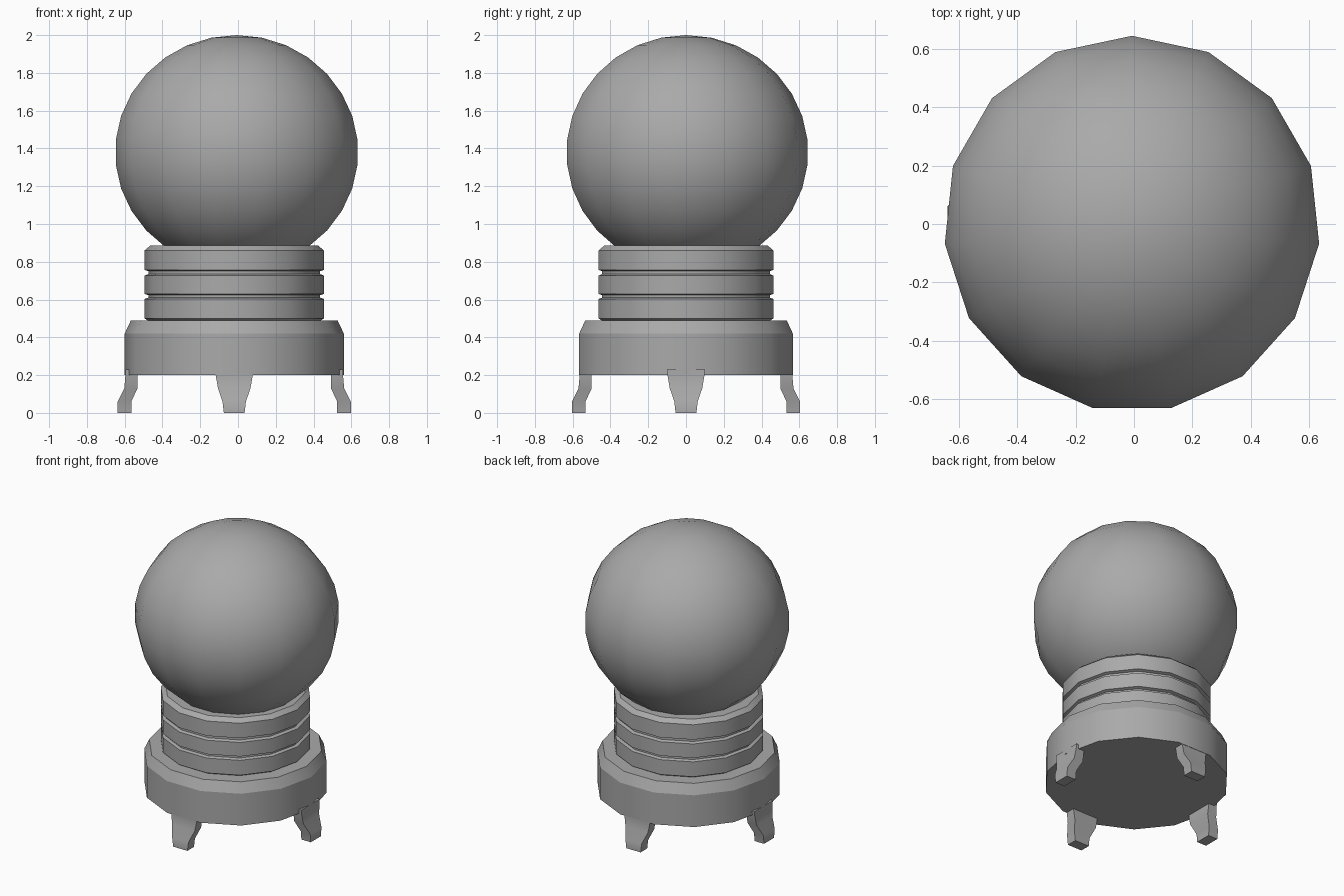
import bpy, bmesh, math
from mathutils import Matrix

cube = bpy.data.objects.get("Cube")
if cube:
    bpy.data.objects.remove(cube, do_unlink=True)

grey = bpy.data.materials.new("plain grey")
grey.use_nodes = True
colour = (0.4, 0.4, 0.4, 1)
grey.diffuse_color = colour
grey.node_tree.nodes["Principled BSDF"].inputs["Base Color"].default_value = colour

BASE_X = -0.02


def make_object(name, bm, location):
    bmesh.ops.recalc_face_normals(bm, faces=bm.faces)
    mesh = bpy.data.meshes.new(name)
    bm.to_mesh(mesh)
    bm.free()
    mesh.materials.append(grey)
    obj = bpy.data.objects.new(name, mesh)
    obj.location = location
    bpy.context.collection.objects.link(obj)
    return obj


def lathe(name, profile, sides=14):
    """Turn (radius, height) points into a capped drum with crisp rims."""
    bm = bmesh.new()
    rings = []
    for r, z in profile:
        rings.append([bm.verts.new((r * math.cos(math.tau * i / sides),
                                    r * math.sin(math.tau * i / sides), z))
                      for i in range(sides)])
    for low, high in zip(rings, rings[1:]):
        for i in range(sides):
            j = (i + 1) % sides
            bm.faces.new((low[i], low[j], high[j], high[i])).smooth = True
        for i in range(sides):
            bm.edges.get((low[i], low[(i + 1) % sides])).smooth = False
    top = rings[-1]
    for i in range(sides):
        bm.edges.get((top[i], top[(i + 1) % sides])).smooth = False
    bm.faces.new(rings[0])
    bm.faces.new(top)
    return make_object(name, bm, (BASE_X, 0, 0))


def leg(name, angle, shift):
    """Curved foot: rows of (height, inner radius, outer radius, half width)."""
    rows = [(0.23, 0.512, 0.576, 0.10), (0.20, 0.512, 0.576, 0.098),
            (0.13, 0.512, 0.582, 0.086), (0.06, 0.545, 0.617, 0.062),
            (0.0, 0.545, 0.617, 0.055)]
    bm = bmesh.new()
    loops = [[bm.verts.new(p) for p in ((a - shift, -w, z), (b - shift, -w, z),
                                        (b - shift, w, z), (a - shift, w, z))]
             for z, a, b, w in rows]
    for upper, lower in zip(loops, loops[1:]):
        for i in range(4):
            j = (i + 1) % 4
            bm.faces.new((upper[i], upper[j], lower[j], lower[i]))
    bm.faces.new(loops[0])
    bm.faces.new(loops[-1])
    bmesh.ops.rotate(bm, verts=bm.verts, matrix=Matrix.Rotation(angle, 3, "Z"))
    obj = make_object(name, bm, (BASE_X, 0, 0))
    smooth(obj)


def smooth(obj):
    bpy.ops.object.select_all(action="DESELECT")
    obj.select_set(True)
    bpy.context.view_layer.objects.active = obj
    bpy.ops.object.shade_smooth_by_angle(angle=math.radians(35))


# Globe, slightly squashed
bm = bmesh.new()
bmesh.ops.create_uvsphere(bm, u_segments=15, v_segments=15, radius=1)
bmesh.ops.scale(bm, verts=bm.verts, vec=(0.647, 0.647, 0.62))
smooth(make_object("globe", bm, (-0.007, 0, 1.38)))

# Wide plinth with a bevelled shoulder
lathe("plinth", [(0.58, 0.2), (0.58, 0.42), (0.548, 0.488)])

# Collar of three bands parted by grooves
lathe("collar", [(0.455, 0.47), (0.455, 0.488), (0.475, 0.5), (0.475, 0.603),
                 (0.455, 0.61), (0.455, 0.623), (0.475, 0.63), (0.475, 0.727),
                 (0.455, 0.735), (0.455, 0.75), (0.475, 0.757), (0.475, 0.86),
                 (0.445, 0.885)])

# Four legs, the front and back ones set in to the flat sides
for i, side in enumerate(("left", "back", "right", "front")):
    leg(side + "_leg", i * math.pi / 2, 0.013 * (i % 2))
